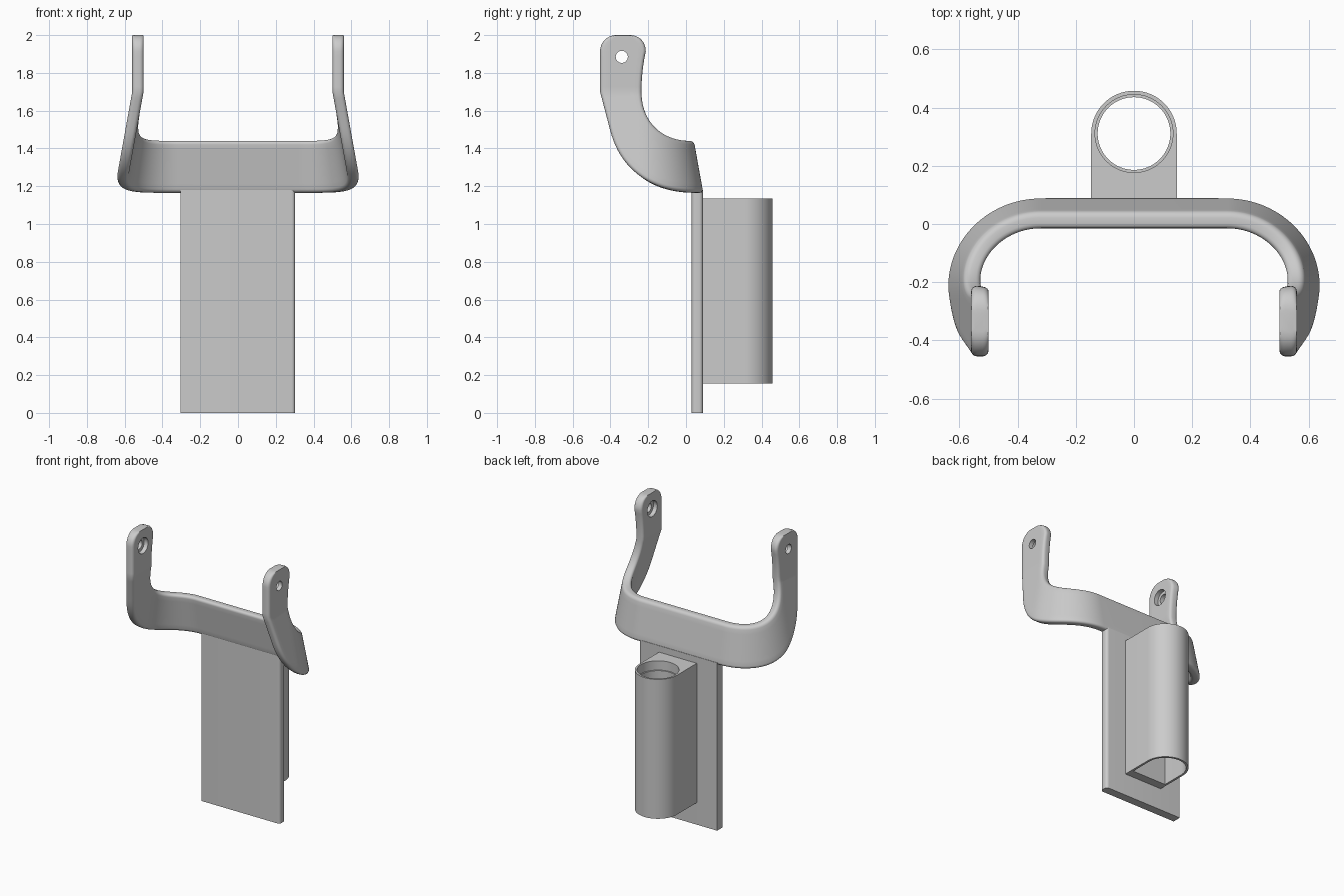
import bpy, bmesh, math
from mathutils import Vector

cube = bpy.data.objects.get("Cube")
if cube:
    bpy.data.objects.remove(cube, do_unlink=True)

grey = bpy.data.materials.new("plain grey")
grey.use_nodes = True
grey.diffuse_color = (0.6, 0.6, 0.6, 1)
grey.node_tree.nodes["Principled BSDF"].inputs["Base Color"].default_value = (0.6, 0.6, 0.6, 1)


def make(name, bm):
    bmesh.ops.recalc_face_normals(bm, faces=bm.faces)
    mesh = bpy.data.meshes.new(name)
    bm.to_mesh(mesh)
    bm.free()
    mesh.materials.append(grey)
    obj = bpy.data.objects.new(name, mesh)
    bpy.context.collection.objects.link(obj)
    return obj


def loft(name, rings):
    """Skin closed rings of points and cap both ends."""
    bm = bmesh.new()
    loops = [[bm.verts.new(p) for p in ring] for ring in rings]
    n = len(loops[0])
    for a, b in zip(loops, loops[1:]):
        for i in range(n):
            j = (i + 1) % n
            bm.faces.new((a[i], a[j], b[j], b[i]))
    bm.faces.new(loops[0])
    bm.faces.new(loops[-1])
    return make(name, bm)


def activate(obj):
    bpy.ops.object.select_all(action='DESELECT')
    obj.select_set(True)
    bpy.context.view_layer.objects.active = obj


def cut(obj, cutter):
    cutter.hide_render = True
    mod = obj.modifiers.new("cut", 'BOOLEAN')
    mod.operation = 'DIFFERENCE'
    mod.solver = 'EXACT'
    mod.object = cutter
    activate(obj)
    bpy.ops.object.modifier_apply(modifier=mod.name)
    bpy.data.objects.remove(cutter, do_unlink=True)


def smooth(obj):
    activate(obj)
    bpy.ops.object.shade_smooth_by_angle(angle=math.radians(32))


def circle(r, n=48):
    return [(r * math.cos(math.tau * i / n), r * math.sin(math.tau * i / n)) for i in range(n)]


def bezier(p, t):
    w = ((1 - t) ** 3, 3 * t * (1 - t) ** 2, 3 * t * t * (1 - t), t ** 3)
    return sum((Vector(q) * k for q, k in zip(p, w)), Vector((0, 0)))


# Yoke: a tapered band whose width runs between two side-profile curves (y, z)
THICK, ROUND, ARM_X, TURN_X, TURN_Y, BEND_Z = 0.06, 0.02, 0.56, 0.32, -0.245, 1.7


def on_band(y, z, t):
    """Point of the flared band at depth t below its outer surface."""
    flare = 0.18 * max(0, BEND_Z - z)
    if y <= TURN_Y:
        return Vector((ARM_X + flare - t, y, z))
    r = ARM_X - TURN_X + flare
    a = math.asin(min(1, (y - TURN_Y) / r))
    return Vector((TURN_X + (r - t) * math.cos(a), TURN_Y + (r - t) * math.sin(a), z))


def section(low, high, inset=0):
    """Rounded rectangle across the band, from the low to the high edge."""
    low, high = Vector(low), Vector(high)
    length = (high - low).length
    pts = []

    def corner(w, t, start):
        for k in range(5):
            a = start + k * math.pi / 8
            pts.append((w + ROUND * math.cos(a), t + ROUND * math.sin(a)))

    steps = [ROUND + (length - 2 * ROUND) * k / 8 for k in range(1, 8)]
    corner(ROUND, ROUND, math.pi)
    pts.extend((w, 0) for w in steps)
    corner(length - ROUND, ROUND, 1.5 * math.pi)
    corner(length - ROUND, THICK - ROUND, 0)
    pts.extend((w, THICK) for w in reversed(steps))
    corner(ROUND, THICK - ROUND, 0.5 * math.pi)
    ring = []
    for w, t in pts:
        p = low.lerp(high, w / length)
        t = min(max(t, inset), THICK - inset)
        ring.append(on_band(p.x, p.y, t))
    return ring


rings = [section((-0.375, 2), (-0.285, 2), 0.014), section((-0.38, 1.992), (-0.28, 1.992))]
rings.clear()
for k in range(9):                                   # rounded arm tip
    a = math.pi / 2 * (1 - k / 8)
    z = 1.915 + 0.085 * math.sin(a)
    rings.append(section((-0.37 - 0.085 * math.cos(a), z), (-0.295 + 0.085 * math.cos(a), z),
                         0.012 if k == 0 else 0))
for k in range(1, 9):                                # upright arm
    t = k / 8
    y = -0.235 + 0.025 * (1 - t) ** 2
    rings.append(section((-0.455, 1.915 + (BEND_Z - 1.915) * t), (y, 1.915 + (BEND_Z - 1.915) * t)))
upper = ((-0.235, 1.7), (-0.235, 1.55), (-0.13, 1.44), (0.0418, 1.44))
lower = ((-0.4, 1.49), (-0.34, 1.27), (-0.17, 1.165), (0.0913, 1.165))
for k in range(1, 49):                               # sweep down and round to the back
    t = 1 - (1 - k / 48) ** 2
    if t < 0.25:
        low = Vector((-0.455, BEND_Z)).lerp(Vector(lower[0]), t / 0.25)
    else:
        low = bezier(lower, (t - 0.25) / 0.75)
    rings.append(section(low, bezier(upper, t)))
rings += [[Vector((-p.x, p.y, p.z)) for p in ring] for ring in reversed(rings)]
yoke = loft("yoke", rings)

# Pivot holes with a wider recess on the inner side of each arm
for side in (-1, 1):
    for r, x0, x1 in ((0.032, 0.4, 0.7), (0.055, 0.4, 0.53)):
        cut(yoke, loft("hole_cutter", [[(side * x, -0.34 + a, 1.885 + b) for a, b in circle(r)]
                                       for x in (x0, x1)]))
smooth(yoke)

# Back plate, rounded along its left edge only
outline = [(-0.305, 0.03), (-0.305, 0.09)]
for cy, start in ((0.07, math.pi / 2), (0.05, 0)):
    for k in range(6):
        a = start - k * math.pi / 10
        outline.append((0.283 + 0.02 * math.cos(a), cy + 0.02 * math.sin(a)))
plate = loft("back_plate", [[(x, y, z) for x, y in outline] for z in (0, 1.18)])
smooth(plate)


# Socket: round-backed block with a hollow underside and a round mouth
def arch(name, r, front, z0, z1):
    pts = [(r, front)] + [(r * math.cos(math.pi * i / 40), 0.311 + r * math.sin(math.pi * i / 40))
                          for i in range(41)] + [(-r, front)]
    return loft(name, [[(x, y, z) for x, y in pts] for z in (z0, z1)])


socket = arch("socket", 0.147, 0.085, 0.155, 1.135)
cut(socket, arch("hollow_cutter", 0.132, 0.15, 0.1, 1.0))
for r, z0 in ((0.125, 0.95), (0.134, 1.07)):
    cut(socket, loft("mouth_cutter", [[(x, 0.311 + y, z) for x, y in circle(r, 64)]
                                      for z in (z0, 1.2)]))
smooth(socket)
